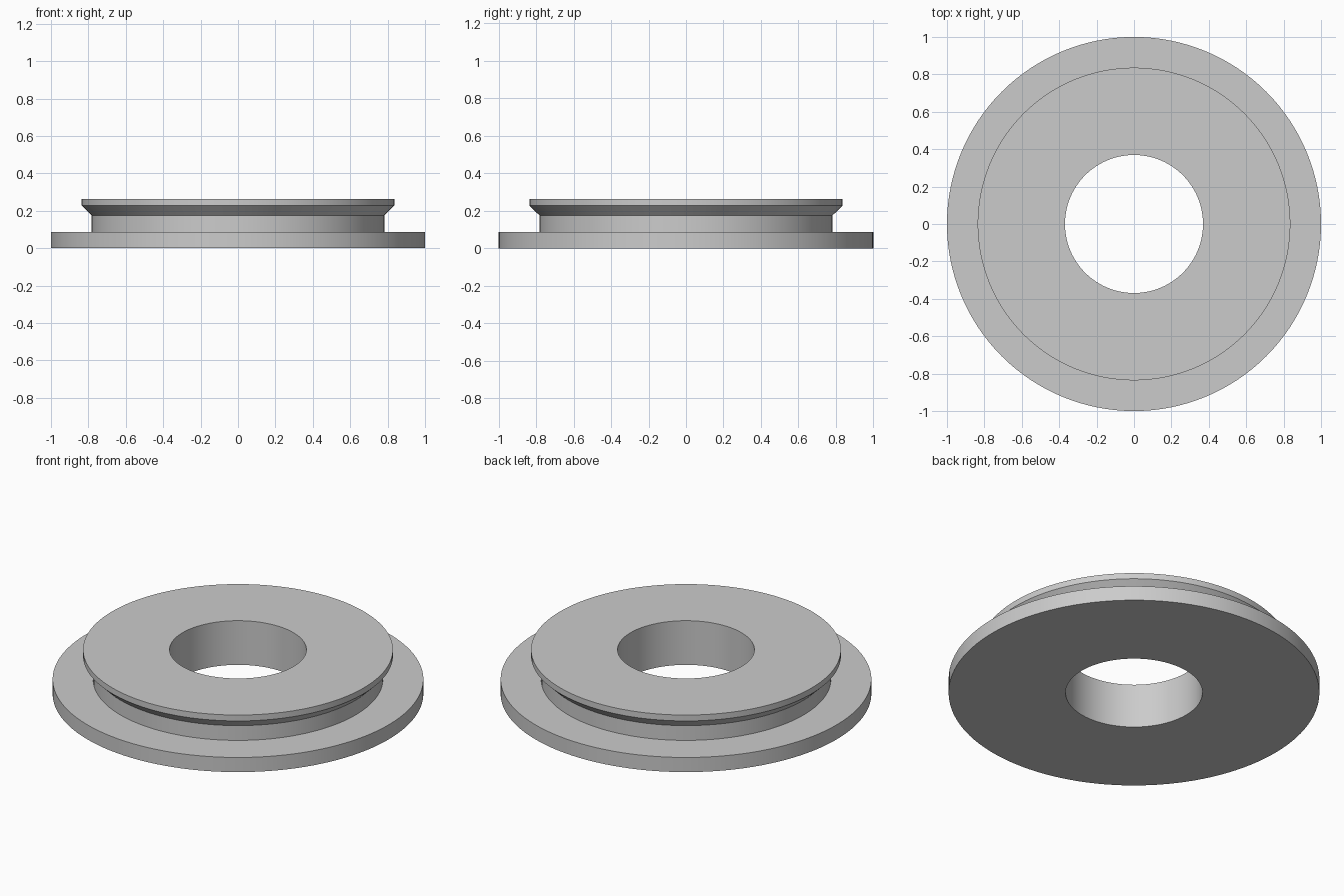
import bpy
import bmesh
import math
from mathutils import Matrix

cube = bpy.data.objects.get("Cube")
if cube:
    bpy.data.objects.remove(cube, do_unlink=True)

SEGMENTS = 128

# Plain grey material
grey = bpy.data.materials.new("light_grey")
grey.use_nodes = True
colour = (0.6, 0.6, 0.6, 1)
grey.diffuse_color = colour
grey.node_tree.nodes["Principled BSDF"].inputs["Base Color"].default_value = colour

# Closed cross-section (radius, height): bore, flange, neck, flared lip
profile = [
    (0.369, 0), (1, 0), (1, 0.087),
    (0.782, 0.087), (0.782, 0.175),
    (0.836, 0.228), (0.836, 0.263), (0.369, 0.263),
]


def lathe(name, points, material):
    """Revolve a closed cross-section around the z axis."""
    bm = bmesh.new()
    verts = [bm.verts.new((r, 0, z)) for r, z in points]
    edges = [bm.edges.new((v, verts[i - 1])) for i, v in enumerate(verts)]
    bmesh.ops.spin(bm, geom=verts + edges, cent=(0, 0, 0), axis=(0, 0, 1),
                   angle=math.tau, steps=SEGMENTS, use_merge=True)
    bmesh.ops.remove_doubles(bm, verts=bm.verts, dist=0.0001)
    bmesh.ops.recalc_face_normals(bm, faces=bm.faces)
    mesh = bpy.data.meshes.new(name)
    bm.to_mesh(mesh)
    bm.free()
    mesh.materials.append(material)
    obj = bpy.data.objects.new(name, mesh)
    bpy.context.collection.objects.link(obj)
    return obj


# Flanged ring with smooth walls and sharp rims
ring = lathe("flanged_ring", profile, grey)
bpy.ops.object.select_all(action='DESELECT')
ring.select_set(True)
bpy.context.view_layer.objects.active = ring
bpy.ops.object.shade_smooth_by_angle(angle=math.radians(30))
